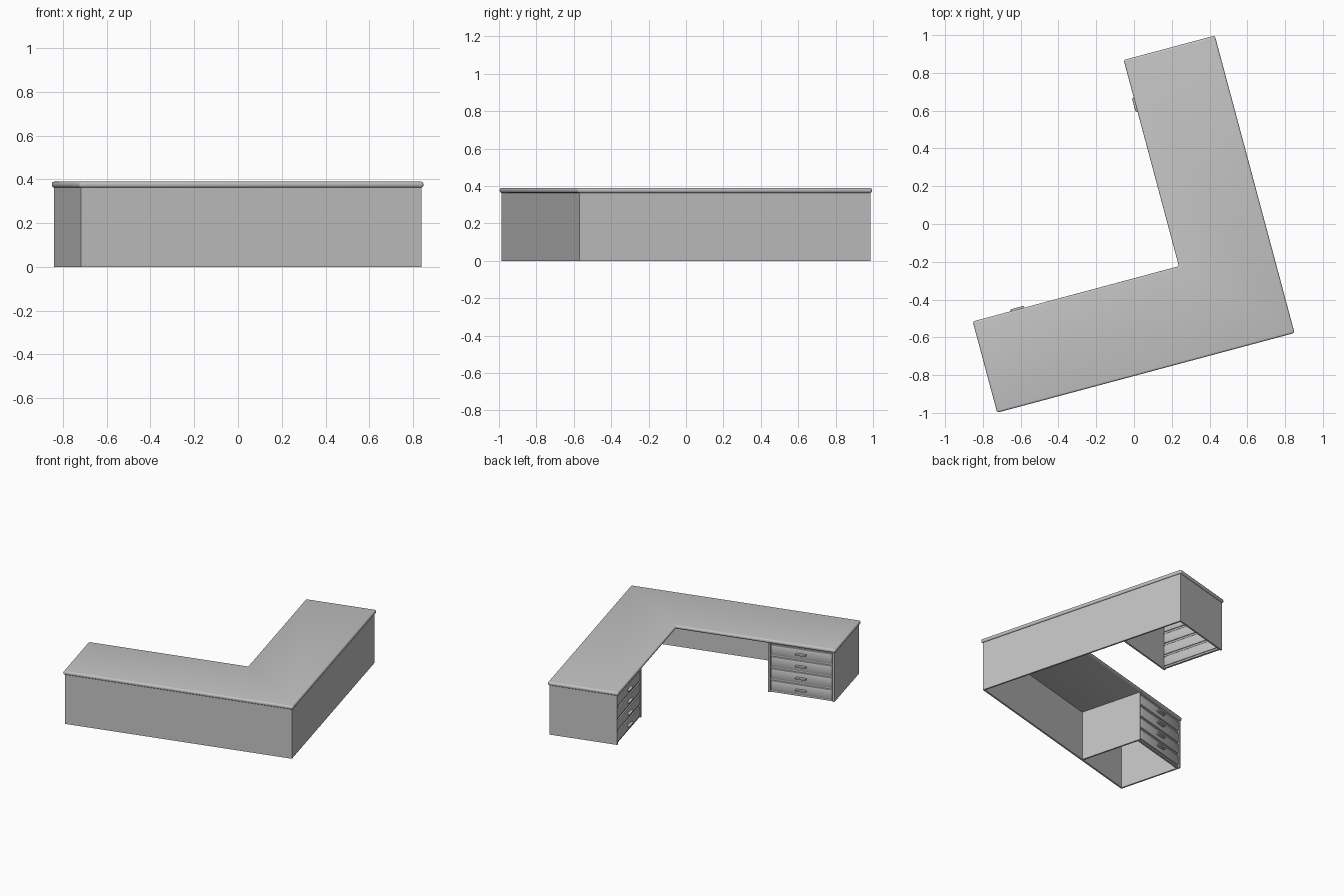
import bpy, bmesh, math
from mathutils import Matrix, Vector

if "Cube" in bpy.data.objects:
    bpy.data.objects.remove(bpy.data.objects["Cube"])

# Main dimensions, measured from the outer corner of the L
ARM, DEPTH = 1.63, 0.5          # worktop arm length and depth
TOP, UNDER = 0.39, 0.363        # worktop upper and lower height
LIP, T = 0.01, 0.012            # worktop overhang, panel thickness
END = ARM - LIP
FACE = DEPTH - LIP              # plane of the drawer fronts
INNER = 1.15                    # knee-side wall of each pedestal
DRAWERS = 4
PLACE = Matrix.Translation((0.85, -0.577, 0)) @ Matrix.Rotation(math.radians(15), 4, "Z")

grey = bpy.data.materials.new("plain_grey")
grey.use_nodes = True
colour = (0.55, 0.55, 0.55, 1)
grey.diffuse_color = colour
grey.node_tree.nodes["Principled BSDF"].inputs["Base Color"].default_value = colour


def finish(name, bm, bevel=0, segments=2):
    bmesh.ops.recalc_face_normals(bm, faces=bm.faces)
    if bevel:
        bmesh.ops.bevel(bm, geom=bm.edges[:], offset=bevel, segments=segments,
                        profile=0.5, affect="EDGES", clamp_overlap=True)
    mesh = bpy.data.meshes.new(name)
    bm.to_mesh(mesh)
    bm.free()
    mesh.materials.append(grey)
    obj = bpy.data.objects.new(name, mesh)
    bpy.context.collection.objects.link(obj)
    obj.matrix_world = PLACE
    bpy.ops.object.select_all(action="DESELECT")
    obj.select_set(True)
    bpy.context.view_layer.objects.active = obj
    bpy.ops.object.shade_smooth_by_angle(angle=math.radians(35))
    return obj


def box(name, side, along, across, height, bevel=0):
    """Box on one arm: distance along it, distance across it, height."""
    bm = bmesh.new()
    bmesh.ops.create_cube(bm, size=1)
    for v in bm.verts:
        a, d, z = (lo + (c + 0.5) * (hi - lo)
                   for c, (lo, hi) in zip(v.co, (along, across, height)))
        v.co = (-a, d, z) if side == "front" else (-d, a, z)
    return finish(f"{side}_{name}", bm, bevel)


# L-shaped worktop with a rounded edge
bm = bmesh.new()
outline = [(0, 0), (0, ARM), (-DEPTH, ARM), (-DEPTH, DEPTH), (-ARM, DEPTH), (-ARM, 0)]
base = bm.faces.new([bm.verts.new((x, y, UNDER)) for x, y in outline])
raised = bmesh.ops.extrude_face_region(bm, geom=[base])["geom"]
bmesh.ops.translate(bm, verts=[g for g in raised if isinstance(g, bmesh.types.BMVert)],
                    vec=Vector((0, 0, TOP - UNDER)))
finish("worktop", bm, 0.011, 4)

for side in ("front", "side"):
    start = LIP if side == "front" else LIP + T
    wall = (0, UNDER + 0.002)
    # Outer modesty panel and the two pedestal walls, open underneath
    box("outer_panel", side, (start, END), (LIP, LIP + T), wall)
    box("end_panel", side, (END - T, END), (LIP + T, FACE), wall)
    box("knee_panel", side, (INNER, INNER + T), (LIP + T, FACE), wall)

    # Drawers separated by rails, each with a bar handle
    span = (INNER + T, END - T)
    middle = sum(span) / 2
    pitch = (UNDER - T) / DRAWERS
    for i in range(DRAWERS + 1):
        z = i * pitch
        box(f"rail_{i + 1}", side, span, (FACE - 0.025, FACE - 0.01), (z, z + T))
        if i == DRAWERS:
            break
        box(f"drawer_{i + 1}", side, (span[0] + 0.004, span[1] - 0.004),
            (FACE - 0.03, FACE), (z + T, z + pitch), 0.01)
        mid = z + (T + pitch) / 2
        box(f"handle_{i + 1}", side, (middle - 0.037, middle + 0.037),
            (FACE - 0.002, FACE + 0.02), (mid - 0.006, mid + 0.006), 0.004)
